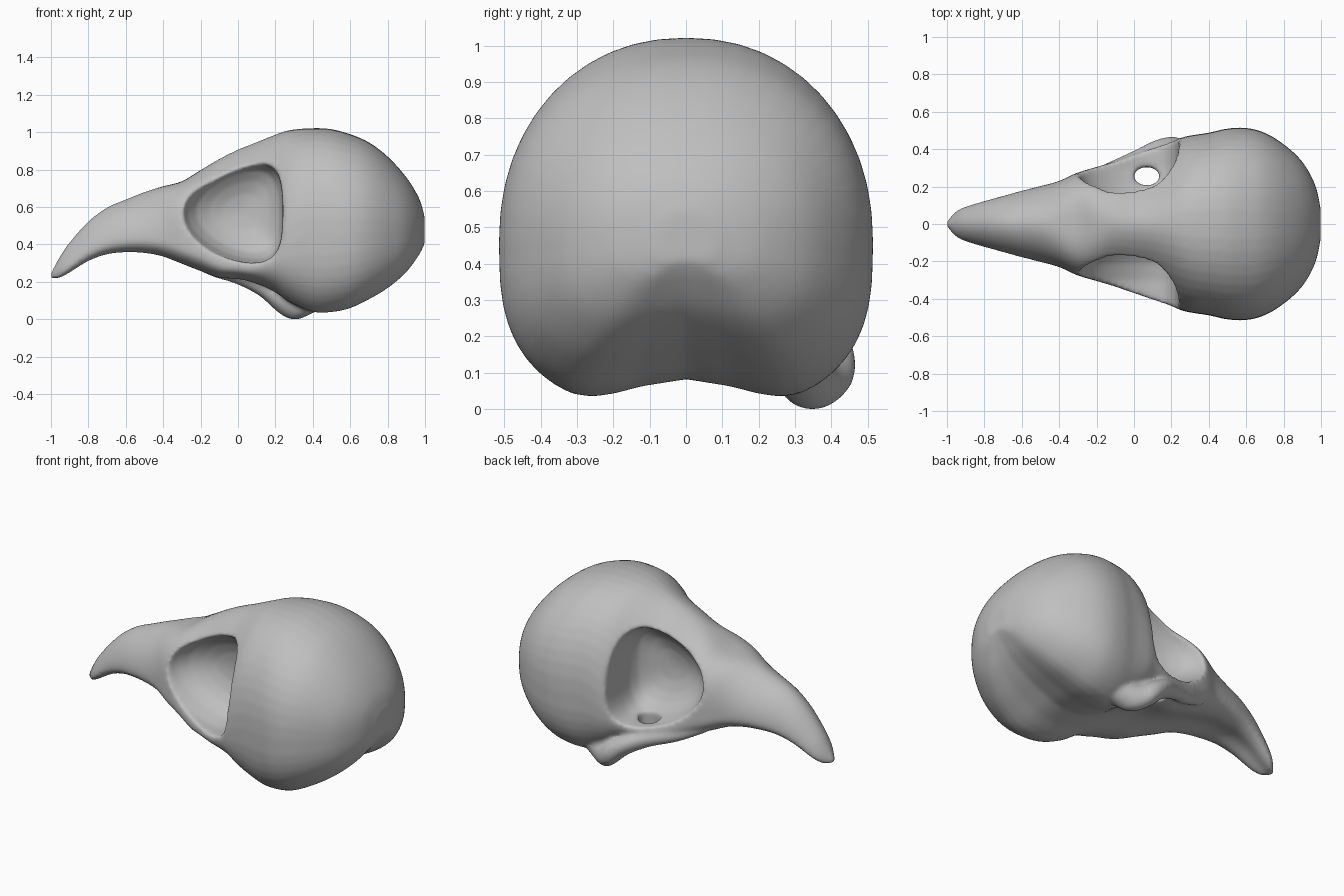
import bpy, bmesh, math
from mathutils import Vector, Matrix

cube = bpy.data.objects.get("Cube")
if cube:
    bpy.data.objects.remove(cube, do_unlink=True)

SEGMENTS = 48

bone = bpy.data.materials.new("grey bone")
bone.use_nodes = True
GREY = (0.52, 0.52, 0.52, 1)
bone.diffuse_color = GREY
bone.node_tree.nodes["Principled BSDF"].inputs["Base Color"].default_value = GREY


def make_object(name, bm):
    bmesh.ops.recalc_face_normals(bm, faces=bm.faces)
    mesh = bpy.data.meshes.new(name)
    bm.to_mesh(mesh)
    bm.free()
    obj = bpy.data.objects.new(name, mesh)
    bpy.context.collection.objects.link(obj)
    mesh.materials.append(bone)
    return obj


def loft(name, rings):
    """Skin a list of closed rings and cap both ends."""
    bm = bmesh.new()
    loops = [[bm.verts.new(p) for p in ring] for ring in rings]
    for a, b in zip(loops, loops[1:]):
        for i in range(len(a)):
            j = (i + 1) % len(a)
            bm.faces.new((a[i], a[j], b[j], b[i]))
    bm.faces.new(loops[0])
    bm.faces.new(loops[-1])
    return make_object(name, bm)


def smoothstep(low, high, x):
    t = min(max((x - low) / (high - low), 0), 1)
    return t * t * (3 - 2 * t)


def bump(x, centre, spread):
    return math.exp(-((x - centre) / spread) ** 2)


def power(value, exponent):
    return math.copysign(abs(value) ** exponent, value)


def catmull(a, b, c, d, t):
    return (b * 2 + (c - a) * t + (a * 2 - b * 5 + c * 4 - d) * t ** 2
            + (b * 3 - a - c * 3 + d) * t ** 3) / 2


def smooth_loft(name, rows, ring, steps):
    """Loft through rings taken along a smooth curve of the given rows."""
    rows = [Vector(r) for r in rows]
    padded = [rows[0] * 2 - rows[1], *rows, rows[-1] * 2 - rows[-2]]
    rings = [ring(*catmull(*padded[k:k + 4], s / steps))
             for k in range(len(rows) - 1) for s in range(steps)]
    return loft(name, rings + [ring(*rows[-1])])


# Skull stations along its length: x, bottom, top, half width
stations = (
    (-1, .215, .25, .015), (-.95, .22, .34, .068), (-.9, .245, .413, .093),
    (-.8, .305, .525, .123), (-.7, .34, .6, .15), (-.6, .35, .643, .178),
    (-.5, .345, .683, .203), (-.4, .325, .714, .23), (-.3, .285, .74, .275),
    (-.2, .245, .8, .305), (-.1, .21, .86, .335), (0, .205, .91, .37),
    (.1, .175, .95, .405), (.2, .12, .99, .44), (.28, .06, 1.015, .469),
    (.4, .005, 1.025, .488), (.5, .003, 1.02, .51), (.6, .025, .993, .514),
    (.7, .075, .95, .488), (.8, .14, .875, .428), (.9, .232, .765, .335),
    (.97, .335, .65, .21), (1, .4, .55, .08))


def skull_ring(x, bottom, top, width):
    back = smoothstep(.05, .4, x)
    belt_share = .25 + .2 * back - .14 * bump(x, 0, .22)
    belt = bottom + (top - bottom) * belt_share
    crown_power = 2 / (1.8 + .4 * back + 1.1 * bump(x, -.31, .12))
    base_power = 2 / (2.3 + .6 * back)
    groove = .025 + .06 * back + .03 * bump(x, 0, .2)
    groove *= min((belt - bottom) / (.08 + .34 * back), 1)
    ring = []
    for i in range(SEGMENTS):
        angle = math.tau * i / SEGMENTS
        c, s = math.cos(angle), math.sin(angle)
        p = crown_power if s >= 0 else base_power
        side = power(c, p)
        z = belt + power(s, p) * (top - belt if s >= 0 else belt - bottom)
        if s < 0:  # hollow along the middle of the underside
            z += groove * max(1 - (side / .66) ** 2, 0) ** 2
        ring.append((x, width * side, z))
    return ring


skull = smooth_loft("skull", stations, skull_ring, 4)

# Left cheek bar swelling into the jaw hinge: x, y, z, radius
hinge_path = (
    (-.3, .23, .33, .02), (-.15, .285, .275, .038), (0, .345, .235, .047),
    (.12, .39, .185, .06), (.22, .39, .115, .078), (.3, .35, .08, .08),
    (.38, .32, .1, .075), (.5, .3, .14, .045))


def hinge_ring(x, y, z, radius):
    angles = [math.tau * i / SEGMENTS for i in range(SEGMENTS)]
    return [(x, y + radius * math.cos(a), z + radius * math.sin(a)) for a in angles]


# Bowl-shaped cutter for an eye socket: depth from the midline, radius
def socket_cutter(name, side):
    profile = ((.075, .03), (.085, .1), (.11, .165), (.15, .222),
               (.21, .255), (.3, .275), (.65, .278))
    rings = []
    for depth, radius in profile:
        ring = []
        lean = .22 * max(.3 - depth, 0)  # the bowl leans toward the back
        for i in range(SEGMENTS):
            a = math.tau * i / SEGMENTS
            # egg outline, tall toward the back and narrow toward the beak
            dx = radius * (math.cos(a) + .42 * math.sin(a) ** 2)
            ring.append((dx - .035 + lean, side * depth, .58 + radius * math.sin(a)))
        rings.append(ring)
    return loft(name, rings)


def floor_cutter():
    bm = bmesh.new()
    bmesh.ops.create_uvsphere(bm, u_segments=32, v_segments=20, radius=1)
    bm.transform(Matrix.Translation((.07, .255, .24)) @ Matrix.Diagonal((.07, .05, .3, 1)))
    return make_object("floor_opening_cutter", bm)


def combine(tool, operation):
    mod = skull.modifiers.new(tool.name, "BOOLEAN")
    mod.object = tool
    mod.operation = operation
    mod.solver = "EXACT"
    tool.hide_render = True
    bpy.ops.object.modifier_apply(modifier=mod.name)
    bpy.data.objects.remove(tool, do_unlink=True)


bpy.ops.object.select_all(action="DESELECT")
bpy.context.view_layer.objects.active = skull
skull.select_set(True)

combine(smooth_loft("left_jaw_hinge", hinge_path, hinge_ring, 4), "UNION")

# Eye sockets, and the opening in the floor of the left one
for label, side in (("left", 1), ("right", -1)):
    combine(socket_cutter(label + "_socket_cutter", side), "DIFFERENCE")
combine(floor_cutter(), "DIFFERENCE")

# Fuse and soften into one bone surface
remesh = skull.modifiers.new("fuse", "REMESH")
remesh.mode = "VOXEL"
remesh.voxel_size = .012
bpy.ops.object.modifier_apply(modifier=remesh.name)
soften = skull.modifiers.new("soften", "SMOOTH")
soften.factor = .5
soften.iterations = 10
bpy.ops.object.modifier_apply(modifier=soften.name)

# Stand it on the ground, centred along its length
xs = [v.co.x for v in skull.data.vertices]
lowest = min(v.co.z for v in skull.data.vertices)
skull.data.transform(Matrix.Translation((-(max(xs) + min(xs)) / 2, 0, -lowest)))

skull.data.materials.clear()
skull.data.materials.append(bone)
for face in skull.data.polygons:
    face.material_index = 0
    face.use_smooth = True
